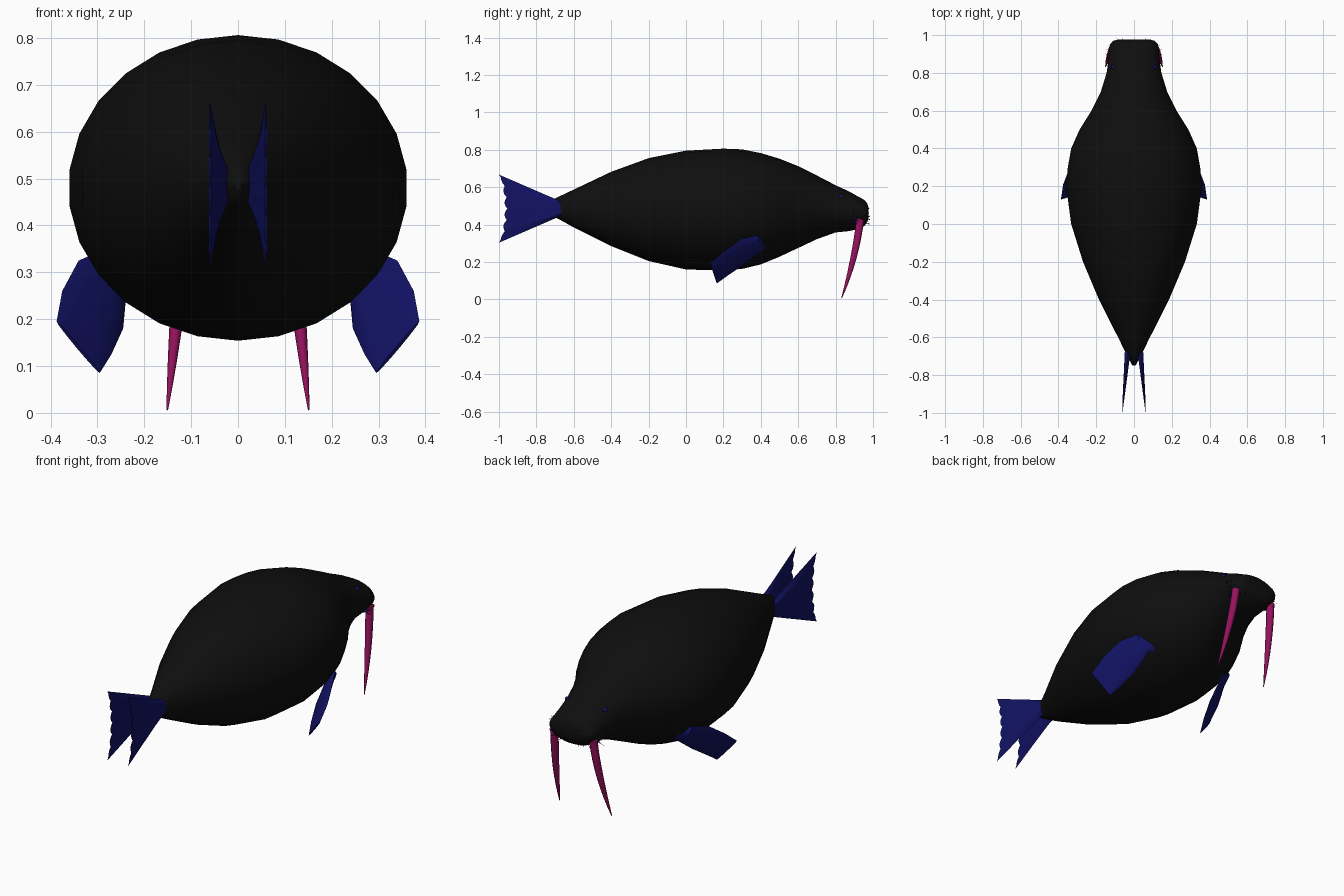
import bpy, bmesh, math, random
from mathutils import Vector

random.seed(4)
if "Cube" in bpy.data.objects:
    bpy.data.objects.remove(bpy.data.objects["Cube"], do_unlink=True)


def material(name, rgb):
    m = bpy.data.materials.new(name)
    m.use_nodes = True
    m.diffuse_color = (*rgb, 1)
    m.node_tree.nodes["Principled BSDF"].inputs["Base Color"].default_value = (*rgb, 1)
    return m


HIDE = material("black hide", (.0045, .0045, .0045))
BLUE = material("navy blue", (.006, .006, .13))
TUSK = material("magenta", (.30, .006, .11))
HAIR = material("dark red", (.2, .006, .04))


def finish(name, bm, mat, angle=40):
    bmesh.ops.recalc_face_normals(bm, faces=bm.faces)
    mesh = bpy.data.meshes.new(name)
    bm.to_mesh(mesh)
    bm.free()
    mesh.materials.append(mat)
    ob = bpy.data.objects.new(name, mesh)
    bpy.context.collection.objects.link(ob)
    bpy.ops.object.select_all(action='DESELECT')
    ob.select_set(True)
    bpy.context.view_layer.objects.active = ob
    bpy.ops.object.shade_smooth_by_angle(angle=math.radians(angle))
    return ob


def loft(name, rings, mat, angle=40):
    """Skin closed rings and cap both ends with strips of faces."""
    bm = bmesh.new()
    loops = [[bm.verts.new(p) for p in ring] for ring in rings]
    n = len(loops[0])
    for a, b in zip(loops, loops[1:]):
        for i in range(n):
            j = (i + 1) % n
            bm.faces.new((a[i], a[j], b[j], b[i]))
    for cap in (loops[0], loops[-1]):
        bm.faces.new((cap[0], cap[1], cap[n - 1]))
        for i in range(1, n // 2 - 1):
            bm.faces.new((cap[i], cap[i + 1], cap[n - i - 1], cap[n - i]))
        bm.faces.new((cap[n // 2 - 1], cap[n // 2], cap[n // 2 + 1]))
    return finish(name, bm, mat, angle)


def lerp(a, b, t):
    return a + (b - a) * t


def circle(n):
    return [(math.cos(math.tau * i / n), math.sin(math.tau * i / n)) for i in range(n)]


# Body: y, top, bottom, half width
sections = [
    (-.75, .495, .475, .008), (-.70, .54, .44, .035), (-.6, .587, .385, .085),
    (-.4, .682, .285, .187), (-.2, .755, .205, .272), (0, .795, .16, .335),
    (.2, .806, .154, .362), (.3, .802, .163, .353), (.4, .782, .187, .335),
    (.5, .752, .228, .29), (.6, .712, .275, .227), (.7, .662, .322, .177),
    (.8, .61, .358, .146), (.87, .578, .365, .136), (.92, .55, .375, .132),
    (.953, .532, .392, .127), (.97, .512, .415, .11), (.976, .49, .435, .085)]
loft("body", [[(w * s, y, (t + b) / 2 + (t - b) / 2 * c) for c, s in circle(26)]
              for y, t, b, w in sections], HIDE, 60)

# Flipper edges from shoulder to tip
upper = [(.2, .42, .36), (.30, .38, .342), (.34, .30, .325), (.375, .21, .26), (.387, .13, .195)]
lower = [(.15, .44, .28), (.238, .40, .255), (.245, .30, .18), (.27, .22, .125), (.295, .165, .085)]


def flipper(name, side):
    rings = []
    ups, lows = [Vector(p) for p in upper], [Vector(p) for p in lower]
    for i, (u, l) in enumerate(zip(ups, lows)):
        k = min(i, len(ups) - 2)
        normal = (ups[k + 1] - ups[k]).cross(l - u).normalized()
        thick = lerp(.022, .004, i / (len(ups) - 1))
        ring = [(u + l) / 2 + (u - l) / 2 * c + normal * thick * s for c, s in circle(12)]
        rings.append([(side * p.x, p.y, p.z) for p in ring])
    loft(name, rings, BLUE)


def tail_fin(name, side):
    rings = []
    for t in (0, .2, .4, .6, .8, .92, 1):
        ring = []
        for c, s in circle(48):
            v = math.asin(c) / (math.pi / 2)      # even spacing across the fin
            lobe = abs(math.sin(v * math.pi * 3))
            reach = -.955 - .03 * v * v - .015 * lobe * (1 - abs(v) ** 4) - .015 * abs(v) ** 8
            thick = math.copysign(min(1, abs(s) * 2), s) * lerp(.016, .002, t)
            ring.append((side * (lerp(.032, .06, t) + thick), lerp(-.66, reach, t),
                         .485 + lerp(.035, .182, t) * v))
        rings.append(ring)
    loft(name, rings, BLUE)


def tusk(name, side):
    rings = []
    for i in range(9):
        t = i / 8
        x, z = lerp(.113, .151, t ** 1.2), lerp(.43, .006, t)
        y = .932 - .05 * t - .05 * t * t
        r = .019 * (1 - t ** 2.2) + .002
        rings.append([(side * (x + r * .9 * c), y + r * s, z - .2 * r * s) for c, s in circle(10)])
    loft(name, rings, TUSK)


def ball(name, centre, size, mat):
    bm = bmesh.new()
    bmesh.ops.create_uvsphere(bm, u_segments=10, v_segments=6, radius=1)
    for v in bm.verts:
        v.co = Vector(centre) + Vector([a * b for a, b in zip(v.co, size)])
    finish(name, bm, mat)


def whiskers(name, side):
    """Thin bristles on the side and front of the muzzle."""
    bm = bmesh.new()
    for row in range(5):
        for col in range(6):
            a = lerp(.1, 1.25, col / 5)
            base = Vector((side * (.02 + .11 * math.cos(a)), .885 + .085 * math.sin(a),
                           .405 + .02 * row))
            way = Vector((side * (.2 + math.cos(a)), .3 + math.sin(a),
                          random.uniform(-.5, .3))).normalized()
            tip = base + way * random.uniform(.02, .034)
            tip.y = min(tip.y, 1)
            base -= way * .012
            u = way.orthogonal().normalized() * .0025
            w = way.cross(u)
            foot = [bm.verts.new(base + u * c + w * s) for c, s in circle(3)]
            top = bm.verts.new(tip)
            bm.faces.new(foot)
            for i in range(3):
                bm.faces.new((foot[i], foot[(i + 1) % 3], top))
    finish(name, bm, HAIR)


for label, side in (("left", 1), ("right", -1)):
    flipper(label + "_flipper", side)
    tail_fin(label + "_tail_fin", side)
    tusk(label + "_tusk", side)
    ball(label + "_eye", (side * .109, .83, .55), (.012, .013, .012), BLUE)
    ball(label + "_lip", (side * .108, .905, .413), (.017, .028, .007), BLUE)
    whiskers(label + "_whiskers", side)
